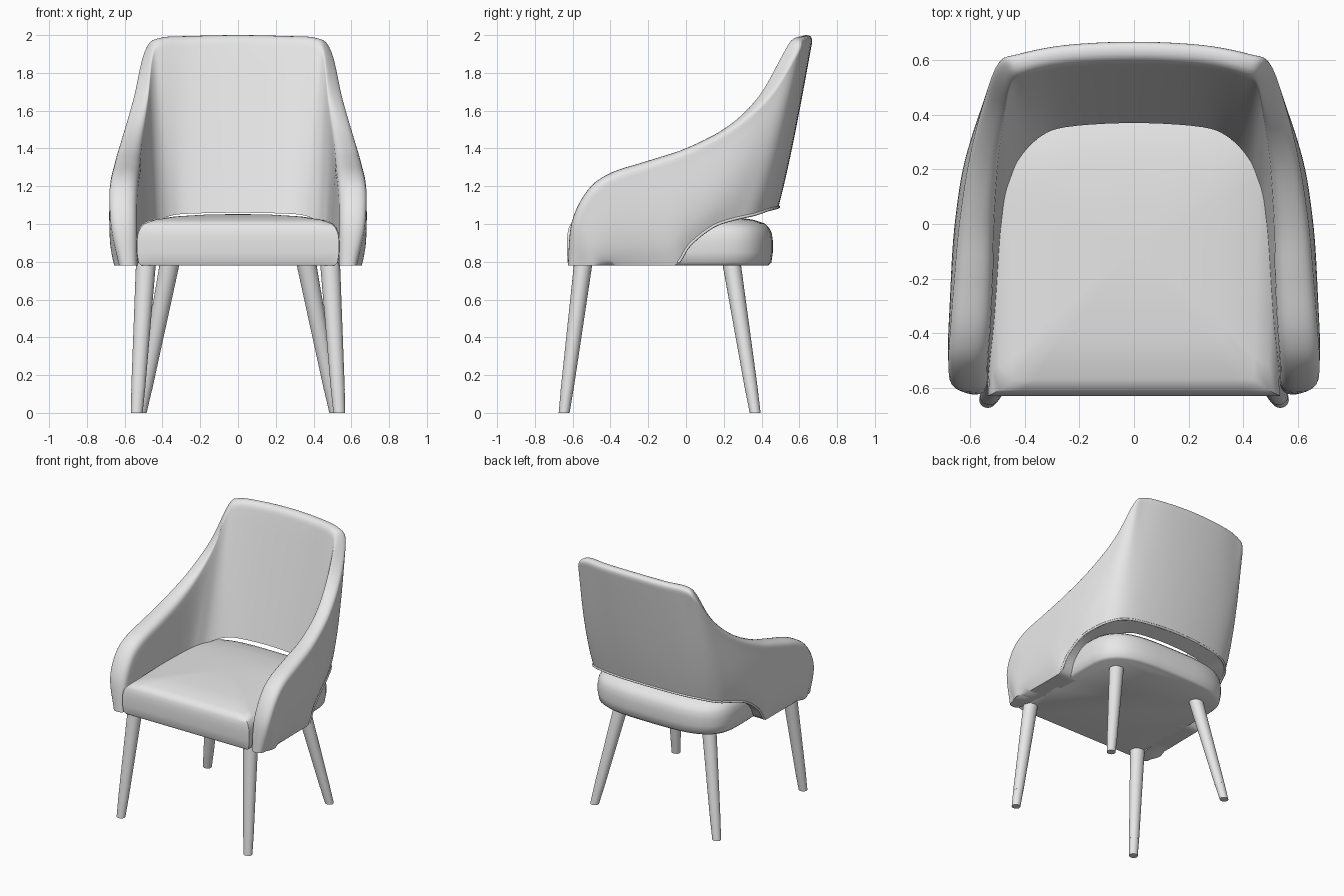
import bpy, bmesh, math
from mathutils import Vector as V

if "Cube" in bpy.data.objects:
    bpy.data.objects.remove(bpy.data.objects["Cube"])

grey = bpy.data.materials.new("grey")
grey.diffuse_color = (0.8, 0.8, 0.8, 1)
grey.use_nodes = True
grey.node_tree.nodes["Principled BSDF"].inputs["Base Color"].default_value = grey.diffuse_color
FLOOR = .78     # underside of the upholstery


def finish(name, bm, angle=40):
    bmesh.ops.recalc_face_normals(bm, faces=bm.faces)
    me = bpy.data.meshes.new(name)
    bm.to_mesh(me)
    bm.free()
    me.materials.append(grey)
    me.shade_smooth()
    me.set_sharp_from_angle(angle=math.radians(angle))
    ob = bpy.data.objects.new(name, me)
    bpy.context.collection.objects.link(ob)
    return ob


def loft(bm, rings):
    """Skin closed rings of equal length; returns the vertex rings."""
    vs = [[bm.verts.new(p) for p in r] for r in rings]
    n = len(vs[0])
    for a, b in zip(vs, vs[1:]):
        for i in range(n):
            j = (i + 1) % n
            bm.faces.new((a[i], a[j], b[j], b[i]))
    return vs


def catmull(p0, p1, p2, p3, t):
    return 0.5 * (2 * p1 + (p2 - p0) * t + (2 * p0 - 5 * p1 + 4 * p2 - p3) * t * t
                  + (3 * p1 - p0 - 3 * p2 + p3) * t ** 3)


# Shell stations from back centre to arm front:
# outer bottom point, outer top point, inner x at top and bottom
half = [
    ((0, .49, 1.09), (0, .677, 2.0), 0, 0),
    ((.25, .475, 1.085), (.25, .665, 1.995), .25, .25),
    ((.43, .435, 1.075), (.425, .632, 1.985), .40, .35),
    ((.53, .36, 1.05), (.498, .60, 1.93), .45, .42),
    ((.58, .25, 1.025), (.553, .455, 1.70), .475, .455),
    ((.61, .14, .985), (.605, .25, 1.525), .50, .47),
    ((.625, .02, .89), (.643, .01, 1.405), .515, .475),
    ((.63, -.06, .78), (.662, -.2, 1.335), .52, .48),
    ((.63, -.2, .78), (.678, -.4, 1.27), .53, .49),
    ((.632, -.33, .78), (.686, -.52, 1.18), .54, .50),
    ((.632, -.41, .78), (.677, -.605, 1.01), .542, .515),
    ((.632, -.45, .78), (.632, -.625, .78), .535, .52),
]


def station(ob, ot, itx, ibx):
    """Add the inner points; the padding turns forward towards the back."""
    d = max(0, min(1, (ob[1] - .05) / .25))
    return [V(ob), V(ot), V((itx, ot[1] - .08 * d, ot[2])),
            V((ibx, ob[1] - .12 * d, ob[2] - .03 * d))]


right = [station(*s) for s in half]
left = [[V((-p.x, p.y, p.z)) for p in s] for s in right[:0:-1]]
stations = left + right

dense = []
STEPS = 5
for k in range(len(stations) - 1):
    q = [stations[min(max(k + d, 0), len(stations) - 1)] for d in (-1, 0, 1, 2)]
    for s in range(STEPS):
        dense.append([catmull(*(st[c] for st in q), s / STEPS) for c in range(4)])
dense.append(stations[-1])
for st in dense:
    for p in st:
        p.z = max(p.z, FLOOR)


def section(ob, ot, it, ib):
    """Padded cross-section with a rounded rim and a fuller lower outside."""
    up = ((ot - ob).normalized() + (it - ib).normalized()).normalized()
    r = .055
    o, i = ot - up * r, it - up * r
    out = (o - i).normalized()
    n = 8
    full = .008 + .016 * abs(out.x)
    pts = [ob.lerp(o, k / n) + out * full * math.sin(math.pi * (k / n) ** .75)
           for k in range(n)]
    c, h = (o + i) / 2, (o - i) / 2
    for k in range(13):
        a = math.pi * k / 12
        cs, sn = math.cos(a), max(math.sin(a), 0)
        pts.append(c + h * math.copysign(abs(cs) ** .8, cs) + up * r * sn ** .8)
    pts += [i.lerp(ib, k / n) for k in range(1, n + 1)]
    return pts


# Back and arms in one wrapped shell
bm = bmesh.new()
rings = loft(bm, [section(*st) for st in dense])
bm.faces.new(rings[0])
bm.faces.new(rings[-1])
finish("backrest_and_arms", bm, 60)

# Piping along the raised lower edge of the shell
cu = bpy.data.curves.new("piping", 'CURVE')
cu.dimensions = '3D'
cu.bevel_depth = .008
cu.bevel_resolution = 2
pts = [st[0] for st in dense if st[0].z > FLOOR + .001]
sp = cu.splines.new('POLY')
sp.points.add(len(pts) - 1)
for pt, p in zip(sp.points, pts):
    pt.co = (p.x, p.y, p.z, 1)
cu.materials.append(grey)
bpy.context.collection.objects.link(bpy.data.objects.new("piping", cu))

# Seat cushion: square front, rounded back
side = [(.535 + .02 * k / 8, -.63 + .73 * k / 8) for k in range(1, 9)]
outline = [(-.535 + 1.07 * k / 12, -.63) for k in range(13)] + side
for k in range(1, 24):
    c, s = math.cos(math.pi * k / 24), math.sin(math.pi * k / 24)
    outline.append((math.copysign(abs(c) ** .6, c) * .555, .10 + .36 * s ** .6))
outline += [(-x, y) for x, y in reversed(side)]
profile = [(.955, FLOOR), (.985, .795), (1, .85), (1, .91), (.99, .95), (.965, .98),
           (.92, 1.003), (.82, 1.022), (.6, 1.04), (.3, 1.05), (.08, 1.052)]


def seat_point(x, y, s, z):
    # keep the front edge squarer than the back
    f = s if y > -.1 else s + (1 - s) * .5 * min(1, max(0, (s - .6) / .3))
    return V((x * s, -.1 + (y + .1) * f, z))


bm = bmesh.new()
rings = loft(bm, [[seat_point(x, y, s, z) for x, y in outline] for s, z in profile])
bm.faces.new(rings[0])
bm.faces.new(rings[-1])
finish("seat_cushion", bm, 50)


# Tapered splayed legs with separate tips
def tube(name, a, b, ra, rb):
    bm = bmesh.new()
    rings = [[p + V((math.cos(t) * r * 1.08, math.sin(t) * r, 0))
              for t in (math.tau * k / 24 for k in range(24))]
             for p, r in ((a, ra), (b, rb))]
    vs = loft(bm, rings)
    bm.faces.new(vs[0])
    bm.faces.new(vs[1])
    finish(name, bm)


legs = {"front": ((.487, -.543, .80), (.536, -.645, 0)),
        "back": ((.36, .24, .80), (.515, .366, 0))}
for label, (top, foot) in legs.items():
    for name, sx in (("left", -1), ("right", 1)):
        a = V((top[0] * sx, top[1], top[2]))
        b = V((foot[0] * sx, foot[1], foot[2]))
        m = a.lerp(b, .85)
        tube(f"{label}_{name}_leg", a, m, .049, .034)
        tube(f"{label}_{name}_leg_tip", m, b, .0335, .029)
